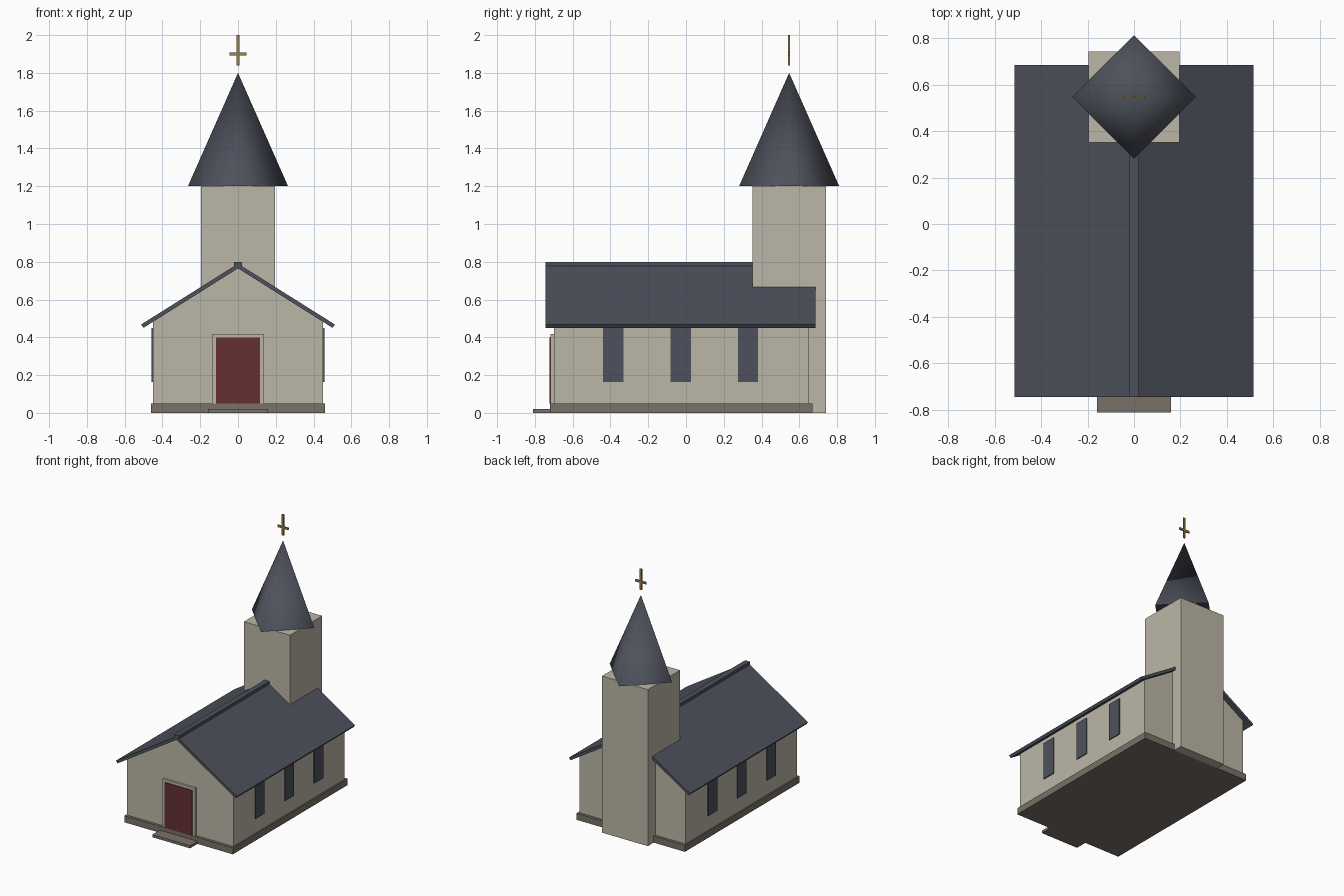
import bpy
import bmesh
from math import radians

if "Cube" in bpy.data.objects:
    bpy.data.objects.remove(bpy.data.objects["Cube"], do_unlink=True)


def material(name, r, g, b):
    m = bpy.data.materials.new(name)
    m.use_nodes = True
    m.diffuse_color = (r, g, b, 1)
    m.node_tree.nodes["Principled BSDF"].inputs["Base Color"].default_value = (r, g, b, 1)
    return m


plaster = material("cream_plaster", 0.50, 0.47, 0.39)
slate = material("dark_slate", 0.075, 0.083, 0.105)
glass = material("dark_glass", 0.075, 0.083, 0.11)
stone = material("grey_stone", 0.19, 0.165, 0.14)
red = material("door_red", 0.125, 0.03, 0.032)
gold = material("old_gold", 0.33, 0.21, 0.08)


def finish(name, bm, mat):
    bmesh.ops.recalc_face_normals(bm, faces=bm.faces)
    mesh = bpy.data.meshes.new(name)
    bm.to_mesh(mesh)
    bm.free()
    mesh.materials.append(mat)
    obj = bpy.data.objects.new(name, mesh)
    bpy.context.collection.objects.link(obj)
    return obj


def prism(name, profile, y0, y1, mat):
    """Extrude an (x, z) outline along y."""
    bm = bmesh.new()
    face = bm.faces.new([bm.verts.new((x, y0, z)) for x, z in profile])
    ext = bmesh.ops.extrude_face_region(bm, geom=[face])
    verts = [v for v in ext["geom"] if isinstance(v, bmesh.types.BMVert)]
    bmesh.ops.translate(bm, verts=verts, vec=(0, y1 - y0, 0))
    return finish(name, bm, mat)


def box(name, x, y, z, mat):
    return prism(name, [(x[0], z[0]), (x[1], z[0]), (x[1], z[1]), (x[0], z[1])],
                 y[0], y[1], mat)


# Plinth and doorstep
box("plinth", (-0.46, 0.46), (-0.72, 0.67), (0, 0.05), stone)
box("doorstep", (-0.16, 0.16), (-0.81, -0.70), (0, 0.02), stone)

# Nave with gabled ends
eave = 0.485
prism("nave_walls", [(-0.45, 0.03), (0.45, 0.03), (0.45, eave), (0, 0.768), (-0.45, eave)],
      -0.70, 0.65, plaster)

# Roof slopes and ridge cap
for side, label in ((1, "left"), (-1, "right")):
    prism(label + "_roof_slope",
          [(0, 0.79), (side * 0.513, 0.468), (side * 0.501, 0.45), (0, 0.765)],
          -0.745, 0.685, slate)
box("ridge_cap", (-0.02, 0.02), (-0.745, 0.685), (0.77, 0.80), slate)

# Three tall windows on each side
for side, label in ((1, "left"), (-1, "right")):
    for i, y in enumerate((-0.385, -0.028, 0.328)):
        xs = sorted((side * 0.448, side * 0.457))
        box(f"{label}_window_{i + 1}", xs, (y - 0.054, y + 0.054), (0.163, 0.45), glass)

# Door and its surround
box("door_frame", (-0.137, 0.137), (-0.717, -0.69), (0.05, 0.418), plaster)
box("door", (-0.116, 0.116), (-0.722, -0.714), (0.05, 0.398), red)

# Bell tower
ty = 0.546
box("tower", (-0.195, 0.195), (ty - 0.195, ty + 0.195), (0, 1.2), plaster)

# Four-sided spire turned corner-on to the tower
bm = bmesh.new()
base = [bm.verts.new((x, ty + y, 1.2)) for x, y in
        ((0.265, 0), (0, 0.265), (-0.265, 0), (0, -0.265))]
tip = bm.verts.new((0, ty, 1.8))
bm.faces.new(base)
for i in range(4):
    bm.faces.new((base[i], base[(i + 1) % 4], tip))
spire = finish("spire", bm, slate)
bpy.context.view_layer.objects.active = spire
spire.select_set(True)
bpy.ops.object.shade_smooth_by_angle(angle=radians(95))

# Finial above the spire
box("finial_upright", (-0.008, 0.008), (ty - 0.005, ty + 0.005), (1.84, 2.0), gold)
box("finial_crossbar", (-0.045, 0.045), (ty - 0.005, ty + 0.005), (1.893, 1.909), gold)
